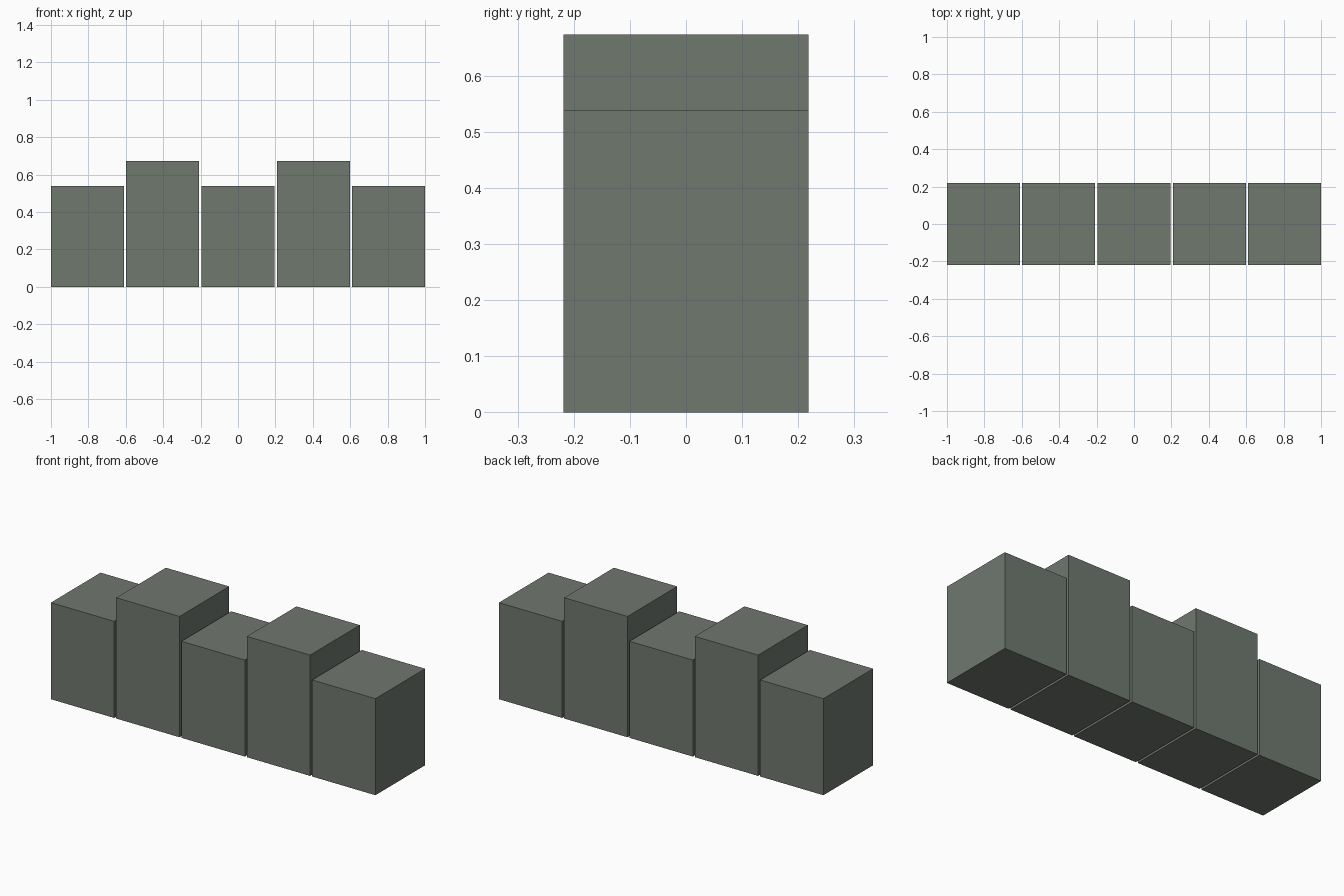
import bpy

if "Cube" in bpy.data.objects:
    bpy.data.objects.remove(bpy.data.objects["Cube"])

WIDTH, DEPTH, PITCH = 0.39, 0.437, 0.4025
LOW, HIGH = 0.538, 0.673

grey = bpy.data.materials.new("grey_green")
grey.diffuse_color = (0.162, 0.188, 0.159, 1.0)
grey.use_nodes = True
grey.node_tree.nodes["Principled BSDF"].inputs["Base Color"].default_value = grey.diffuse_color


def block(name, x, height):
    """Plain box standing on the ground."""
    bpy.ops.mesh.primitive_cube_add(size=1, location=(x, 0, height / 2))
    ob = bpy.context.object
    ob.name = name
    ob.scale = (WIDTH, DEPTH, height)
    bpy.ops.object.transform_apply(location=False, rotation=False, scale=True)
    ob.data.materials.append(grey)


# Row of five separate blocks, alternately low and high
for i in range(5):
    high = i % 2 == 1
    block(f"{'high' if high else 'low'}_block_{i + 1}",
          (i - 2) * PITCH, HIGH if high else LOW)
